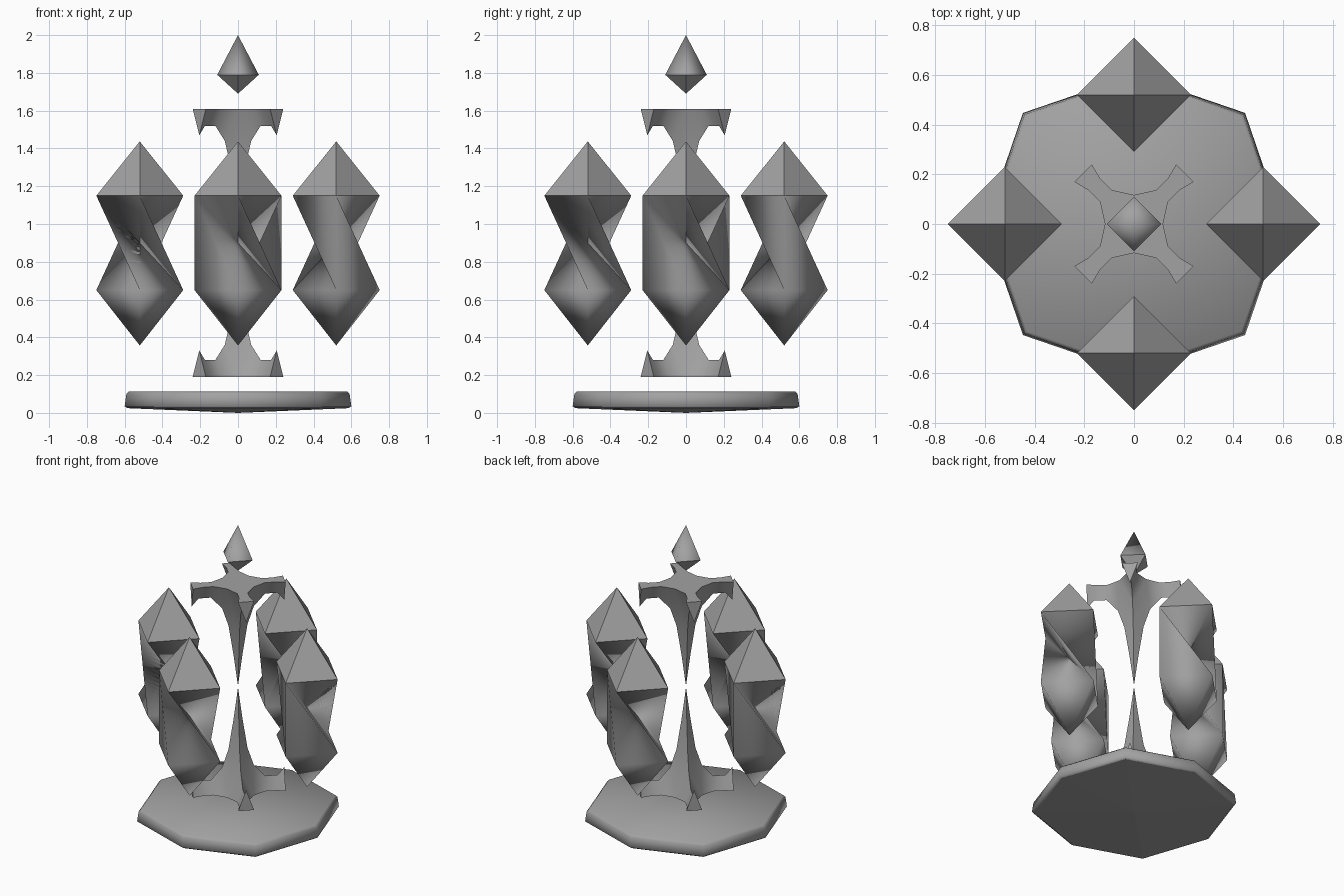
import bpy, bmesh, math
from mathutils import Vector, Matrix

old = bpy.data.objects.get("Cube")
if old:
    bpy.data.objects.remove(old, do_unlink=True)

stone = bpy.data.materials.new("grey_stone")
stone.use_nodes = True
GREY = (0.36, 0.36, 0.36, 1)
stone.diffuse_color = GREY
stone.node_tree.nodes["Principled BSDF"].inputs["Base Color"].default_value = GREY


def finish(name, bm):
    """Turn a bmesh into a named object with the stone material."""
    mesh = bpy.data.meshes.new(name)
    bm.to_mesh(mesh)
    bm.free()
    mesh.materials.append(stone)
    obj = bpy.data.objects.new(name, mesh)
    bpy.context.collection.objects.link(obj)
    return obj


def face(bm, verts, smooth):
    f = bm.faces.new(verts)
    f.smooth = smooth
    return f


def square(bm, radius, z):
    """Four corners on the axes: front, right, back, left."""
    return [bm.verts.new((radius * x, radius * y, z))
            for x, y in ((0, -1), (1, 0), (0, 1), (-1, 0))]


# Base: octagonal slab with a bevelled rim and a shallow pointed underside
bm = bmesh.new()
rings = []
for scale, z in ((0.965, 0.112), (0.985, 0.1), (1, 0.035), (0.975, 0.025)):
    ring = []
    for i in range(8):
        r = scale * (0.6 if i % 2 == 0 else 0.632)
        a = i * math.pi / 4
        ring.append(bm.verts.new((r * math.cos(a), r * math.sin(a), z)))
    rings.append(ring)
face(bm, rings[0], True)
for hi, lo in zip(rings, rings[1:]):
    for i in range(8):
        j = (i + 1) % 8
        face(bm, (hi[i], lo[i], lo[j], hi[j]), True)
tip = bm.verts.new((0, 0, 0))
for i in range(8):
    face(bm, (rings[-1][(i + 1) % 8], rings[-1][i], tip), False)
finish("base", bm)

# Twisted crystals: two square rings joined a quarter turn apart
for n, name in enumerate(("front", "left", "back", "right")):
    bm = bmesh.new()
    top, low = square(bm, 0.23, 1.15), square(bm, 0.23, 0.65)
    peak, foot = bm.verts.new((0, 0, 1.437)), bm.verts.new((0, 0, 0.357))
    for i in range(4):
        j, k = (i + 1) % 4, (i + 2) % 4
        face(bm, (top[i], top[j], peak), False)
        face(bm, (low[j], low[i], foot), True)
        if i == 2:      # the one side that folds outward
            face(bm, (top[i], low[j], top[j]), True)
            face(bm, (top[j], low[j], low[k]), True)
        else:           # sides that fold in to the axis
            face(bm, (top[i], low[k], top[j]), True)
            face(bm, (top[i], low[j], low[k]), True)
    turn = Matrix.Rotation(n * math.pi / 2, 4, 'Z')
    bm.transform(turn @ Matrix.Translation((0, -0.52, 0)))
    finish(name + "_crystal", bm)

# Spindle: four-armed cap narrowing to a point, built from one eighth
CAP, MID = 1.61, 0.9
OUTLINE = [(0.17, 0.24), (0.137, 0.185), (0.09, 0.137), (0, 0.117)]
RIDGE = [(0.205, 1.47), (0.175, 1.52), (0.12, 1.52), (0.07, 1.44),
         (0.042, 1.32), (0.02, 1.12)]


def eighth():
    """Yield the faces of one eighth as lists of points."""
    edge = [(x, y, CAP) for x, y in OUTLINE]
    ridge = [(d, d, z) for d, z in RIDGE]
    valley = [(0, d, z) for d, z in RIDGE]
    corner, apex = (0.205, 0.205, CAP), (0, 0, MID + 0.005)
    yield [(0, 0, CAP)] + edge[::-1] + [corner]
    yield [edge[0], ridge[0], corner]
    for i in range(3):
        yield [edge[i], edge[i + 1], ridge[i + 1], ridge[i]]
    yield [edge[3], valley[3], ridge[3]]
    for i in (3, 4):
        yield [valley[i], valley[i + 1], ridge[i + 1], ridge[i]]
    yield [valley[5], apex, ridge[5]]


for name, flip in (("upper_spindle", False), ("lower_spindle", True)):
    bm = bmesh.new()
    for poly in eighth():
        for sx in (1, -1):
            for sy in (1, -1):
                for swap in (False, True):
                    pts = []
                    for x, y, z in poly:
                        if swap:
                            x, y = y, x
                        pts.append(bm.verts.new(
                            (sx * x, sy * y, 2 * MID - z if flip else z)))
                    face(bm, pts, True)
    bmesh.ops.remove_doubles(bm, verts=bm.verts, dist=0.0005)
    bmesh.ops.recalc_face_normals(bm, faces=bm.faces)
    obj = finish(name, bm)
    bpy.ops.object.select_all(action='DESELECT')
    obj.select_set(True)
    bpy.context.view_layer.objects.active = obj
    bpy.ops.object.shade_smooth_by_angle(angle=math.radians(40))

# Finial: small diamond, soft above and faceted below
bm = bmesh.new()
ring = square(bm, 0.11, 1.79)
peak, foot = bm.verts.new((0, 0, 2)), bm.verts.new((0, 0, 1.69))
for i in range(4):
    j = (i + 1) % 4
    face(bm, (ring[i], ring[j], peak), True)
    face(bm, (ring[j], ring[i], foot), False)
finish("finial", bm)
